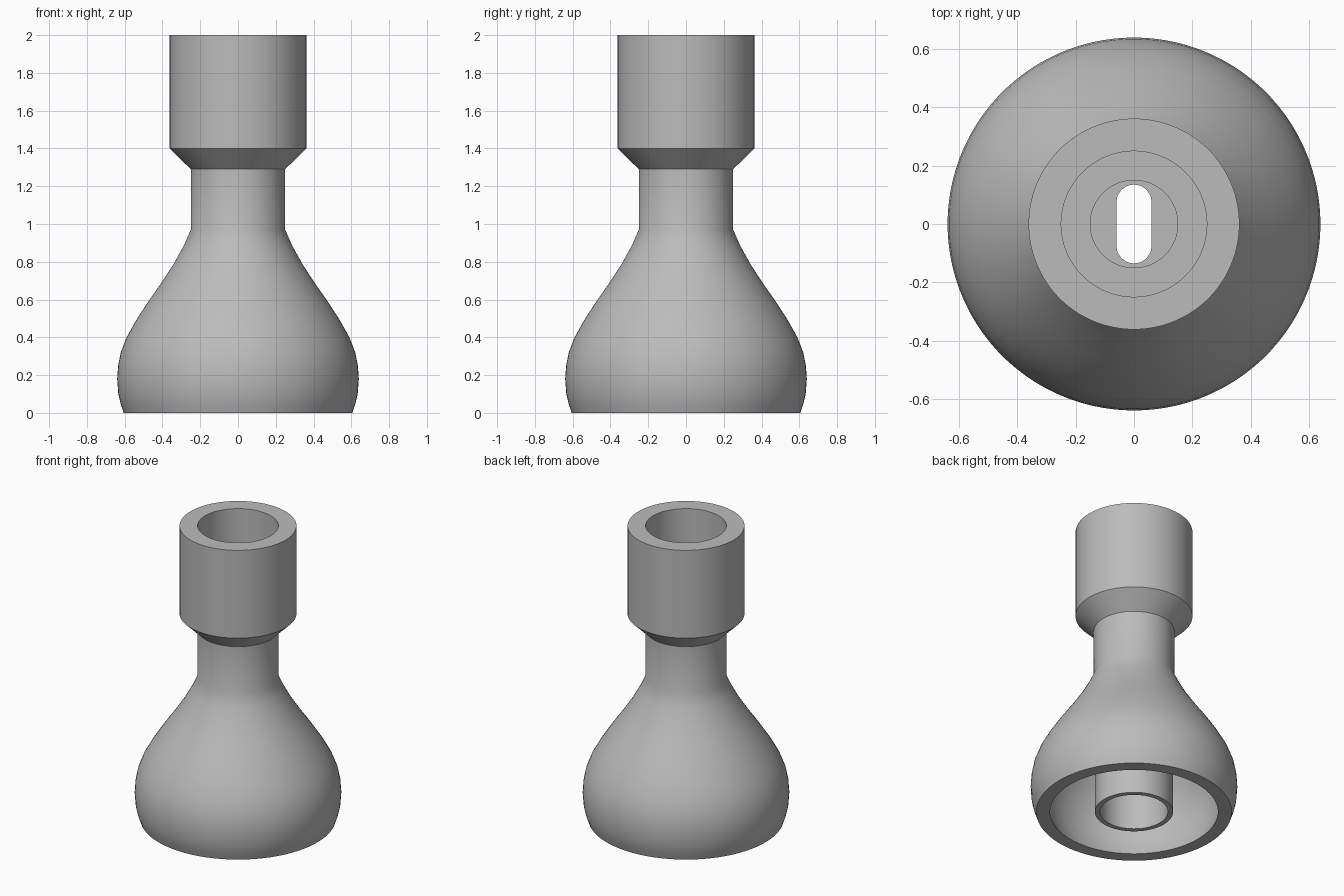
import bpy, bmesh, math

SEGMENTS = 96

cube = bpy.data.objects.get("Cube")
if cube:
    bpy.data.objects.remove(cube, do_unlink=True)

grey = bpy.data.materials.new("plain grey")
grey.use_nodes = True
colour = (0.5, 0.5, 0.5, 1)
grey.diffuse_color = colour
grey.node_tree.nodes["Principled BSDF"].inputs["Base Color"].default_value = colour


def ring(bm, radius, z, stretch=0.0):
    """Ring of vertices; stretch pulls the halves apart along y into a slot."""
    verts = []
    for i in range(SEGMENTS):
        a = 2 * math.pi * (i + 0.5) / SEGMENTS
        y = radius * math.sin(a) + math.copysign(stretch, math.sin(a))
        verts.append(bm.verts.new((radius * math.cos(a), y, z)))
    return verts


def closed_lathe(name, profile):
    """Join rings into a hollow turned solid whose profile closes on itself."""
    bm = bmesh.new()
    rings = [ring(bm, *point) for point in profile]
    for k, low in enumerate(rings):
        high = rings[(k + 1) % len(rings)]
        for i in range(SEGMENTS):
            j = (i + 1) % SEGMENTS
            bm.faces.new((low[i], low[j], high[j], high[i]))
    bmesh.ops.recalc_face_normals(bm, faces=bm.faces)
    mesh = bpy.data.meshes.new(name)
    bm.to_mesh(mesh)
    bm.free()
    mesh.materials.append(grey)
    obj = bpy.data.objects.new(name, mesh)
    bpy.context.collection.objects.link(obj)
    bpy.ops.object.select_all(action="DESELECT")
    obj.select_set(True)
    bpy.context.view_layer.objects.active = obj
    bpy.ops.object.shade_smooth_by_angle(angle=math.radians(30))
    return obj


# Bell-shaped outer skin from foot to neck
bell = [(0.605, 0), (0.622, 0.05), (0.634, 0.1), (0.64, 0.18), (0.635, 0.25),
        (0.621, 0.32), (0.59, 0.4), (0.54, 0.49), (0.475, 0.59),
        (0.405, 0.69), (0.34, 0.79), (0.285, 0.89), (0.25, 0.97)]

# Neck, flared collar and wide socket with its stepped bore
socket = [(0.25, 1.29), (0.362, 1.4), (0.362, 2), (0.25, 2),
          (0.25, 1.4), (0.15, 1.4), (0.15, 1.07)]

# Slotted web across the neck
slot = [(0.06, 1.07, 0.075), (0.06, 0.97, 0.075)]

# Inner tube hanging inside the bell
tube = [(0.21, 0.97), (0.21, 0), (0.242, 0), (0.242, 0.82)]

# Hollow of the bell follows the outer skin at an even wall thickness
hollow = [(r - 0.085, z) for r, z in reversed(bell) if r - 0.085 > 0.25]

closed_lathe("bell_holder", bell + socket + slot + tube + hollow)
